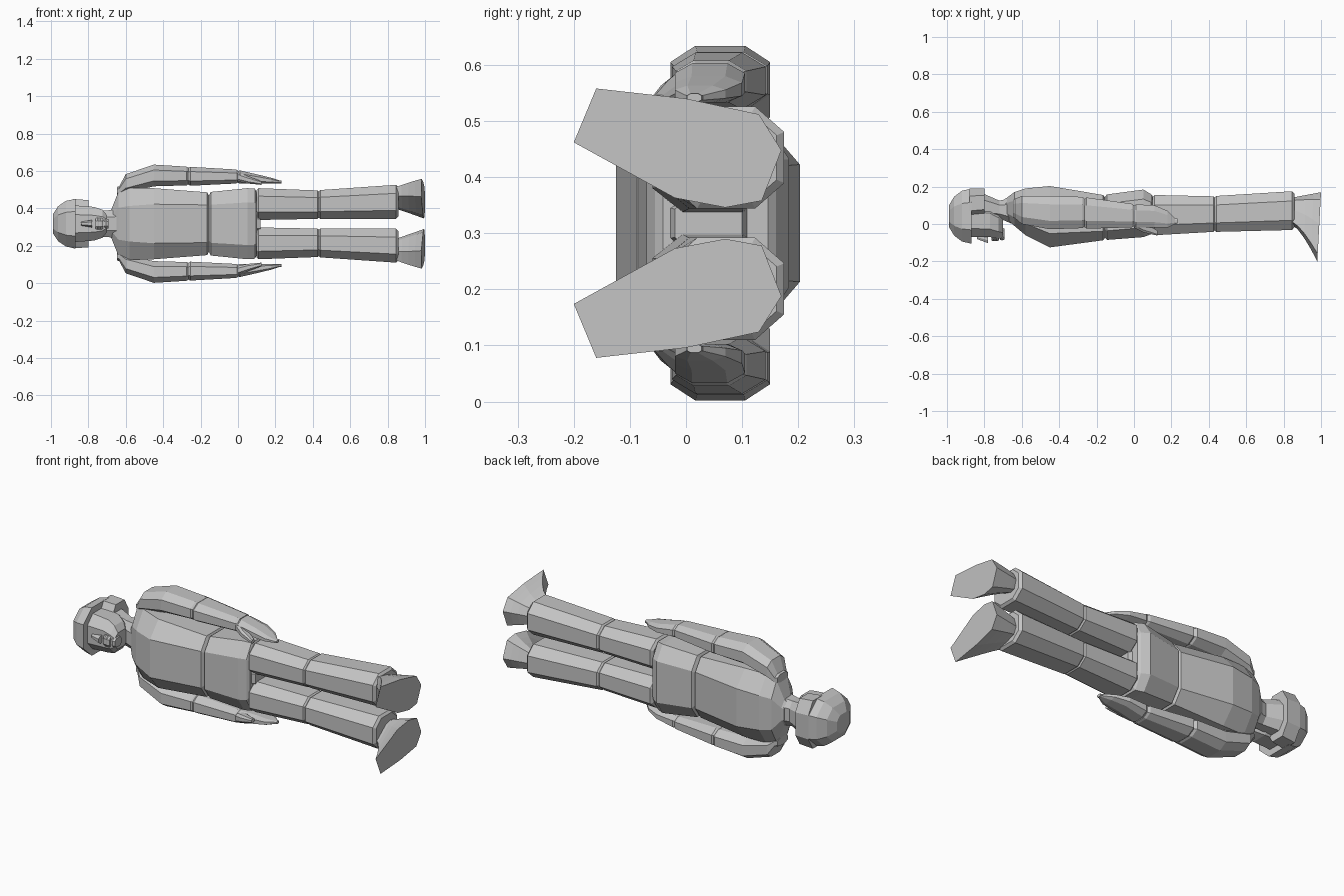
import bpy
import bmesh
from math import sin, cos, pi
from mathutils import Vector

cube = bpy.data.objects.get("Cube")
if cube:
    bpy.data.objects.remove(cube, do_unlink=True)

MIDDLE = 0.318   # height of the body's plane of symmetry
SEAM = 0.012     # length of the chamfered rim where two parts meet
LEFT, RIGHT = 1, -1

grey = bpy.data.materials.new("plain_grey")
grey.use_nodes = True
grey.diffuse_color = (0.55, 0.55, 0.55, 1)
shader = grey.node_tree.nodes["Principled BSDF"]
shader.inputs["Base Color"].default_value = grey.diffuse_color


def skin(name, rings, side=LEFT):
    """Join rings of points into a closed, flat-shaded body lying along x."""
    bm = bmesh.new()
    loops = []
    for ring in rings:
        loops.append([bm.verts.new((p.x, p.y, MIDDLE + side * p.z)) for p in ring])
    for near, far in zip(loops, loops[1:]):
        for i in range(len(near)):
            bm.faces.new((near[i - 1], near[i], far[i], far[i - 1]))
    bm.faces.new(loops[0])
    bm.faces.new(loops[-1])
    bmesh.ops.recalc_face_normals(bm, faces=bm.faces)
    mesh = bpy.data.meshes.new(name)
    bm.to_mesh(mesh)
    bm.free()
    mesh.materials.append(grey)
    body = bpy.data.objects.new(name, mesh)
    bpy.context.collection.objects.link(body)


def ring(x, front, back, inner, outer, flat=0.5):
    """Octagonal section; inner and outer are measured from the symmetry plane."""
    quarter = [(1, flat), (flat, 1), (-flat, 1), (-1, flat)]
    corners = quarter + [(-a, -b) for a, b in quarter]
    centre = Vector((x, (front + back) / 2, (inner + outer) / 2))
    depth, width = (back - front) / 2, (outer - inner) / 2
    return [centre + Vector((0, a * depth, b * width)) for a, b in corners]


def middle_ring(x, front, back, half, flat=0.5):
    """Octagonal section centred on the symmetry plane."""
    return ring(x, front, back, inner=-half, outer=half, flat=flat)


def rim(section, shift):
    """Slightly smaller copy of a section, moved along x, to form a seam."""
    centre = sum(section, Vector()) / len(section)
    offset = Vector((shift, 0, 0))
    return [centre + (p - centre) * 0.87 + offset for p in section]


def seamed(name, rings, side=LEFT):
    skin(name, [rim(rings[0], -SEAM)] + rings + [rim(rings[-1], SEAM)], side)


# Trunk
seamed("torso", [
    middle_ring(x=-0.68, front=0.03, back=0.14, half=0.07),
    middle_ring(x=-0.64, front=-0.01, back=0.17, half=0.17),
    middle_ring(x=-0.58, front=-0.06, back=0.19, half=0.19),
    middle_ring(x=-0.45, front=-0.125, back=0.203, half=0.19, flat=0.55),
    middle_ring(x=-0.165, front=-0.087, back=0.155, half=0.168, flat=0.6),
])
seamed("pelvis", [
    middle_ring(x=-0.145, front=-0.085, back=0.158, half=0.17, flat=0.6),
    middle_ring(x=0.05, front=-0.07, back=0.184, half=0.19, flat=0.6),
    middle_ring(x=0.09, front=-0.055, back=0.16, half=0.187, flat=0.6),
])
skin("crotch", [
    middle_ring(x=0.02, front=-0.06, back=0.15, half=0.07),
    middle_ring(x=0.12, front=-0.02, back=0.1, half=0.05),
])

# Head
skin("neck", [
    middle_ring(x=-0.8, front=0.03, back=0.16, half=0.085),
    middle_ring(x=-0.72, front=0.03, back=0.125, half=0.07),
    middle_ring(x=-0.65, front=0, back=0.14, half=0.075),
])
skin("face", [
    middle_ring(x=-0.9, front=-0.07, back=0.12, half=0.1),
    middle_ring(x=-0.77, front=-0.07, back=0.1, half=0.09),
    middle_ring(x=-0.725, front=-0.078, back=0.07, half=0.075),
    middle_ring(x=-0.7, front=-0.075, back=0.04, half=0.045),
])
crown = []
for step in range(1, 5):
    angle = step * pi / 8
    reach = 0.147 * sin(angle)
    crown.append(middle_ring(x=-0.87 - 0.13 * cos(angle), front=0.042 - reach,
                             back=0.042 + reach, half=0.9 * reach))
skin("hair_crown", crown)
skin("hair_back", [
    middle_ring(x=-0.88, front=0.03, back=0.19, half=0.132),
    middle_ring(x=-0.8, front=0.04, back=0.19, half=0.126),
])
skin("nose", [
    middle_ring(x=-0.84, front=-0.08, back=-0.04, half=0.01),
    middle_ring(x=-0.78, front=-0.103, back=-0.04, half=0.02),
])
for name, x in (("upper_lip", -0.75), ("lower_lip", -0.735)):
    seamed(name, [middle_ring(x, front=-0.092, back=-0.04, half=0.032)])
seamed("chin", [middle_ring(x=-0.705, front=-0.088, back=-0.02, half=0.028)])

# Outline of the sole, pointing outward at the toe
SOLE = [(-0.16, 0.24), (-0.2, 0.144), (-0.02, 0.045), (0.07, 0.028), (0.135, 0.04),
        (0.17, 0.13), (0.13, 0.194), (0, 0.222)]


def foot_ring(grow):
    """Section of the foot, growing from the ankle at zero to the sole at one."""
    toe = -0.2 * grow ** 1.4
    heel = 0.14 + 0.03 * grow
    width = 0.5 + 0.5 * grow
    points = []
    for y, out in SOLE:
        along = (y + 0.2) / 0.37
        turn = 0.13 + 0.04 * (1 - along) * width
        points.append(Vector((0.84 + 0.16 * grow - 0.02 * grow * (1 - along),
                              toe + along * (heel - toe),
                              turn + (out - turn) * width)))
    return points


for label, side in (("left", LEFT), ("right", RIGHT)):
    # Arm
    seamed(label + "_upper_arm", [
        ring(x=-0.635, front=0.03, back=0.135, inner=0.15, outer=0.2),
        ring(x=-0.6, front=0, back=0.15, inner=0.165, outer=0.265),
        ring(x=-0.45, front=-0.028, back=0.15, inner=0.2, outer=0.316),
        ring(x=-0.275, front=-0.022, back=0.145, inner=0.205, outer=0.305),
    ], side)
    seamed(label + "_forearm", [
        ring(x=-0.255, front=-0.025, back=0.142, inner=0.203, outer=0.304),
        ring(x=-0.012, front=-0.018, back=0.108, inner=0.215, outer=0.29),
    ], side)

    # Hand
    seamed(label + "_hand", [
        ring(x=0.01, front=-0.02, back=0.105, inner=0.215, outer=0.285),
        ring(x=0.11, front=-0.02, back=0.1, inner=0.215, outer=0.262),
        ring(x=0.18, front=-0.02, back=0.07, inner=0.215, outer=0.245),
        ring(x=0.22, front=0, back=0.03, inner=0.215, outer=0.232),
    ], side)
    skin(label + "_thumb", [
        ring(x=0, front=-0.02, back=0.03, inner=0.225, outer=0.275),
        ring(x=0.05, front=-0.045, back=0.01, inner=0.215, outer=0.255),
        ring(x=0.125, front=-0.062, back=-0.035, inner=0.208, outer=0.228),
    ], side)

    # Leg
    seamed(label + "_thigh", [
        ring(x=0.11, front=-0.06, back=0.155, inner=0.02, outer=0.19),
        ring(x=0.425, front=-0.042, back=0.148, inner=0.026, outer=0.178),
    ], side)
    seamed(label + "_shin", [
        ring(x=0.44, front=-0.042, back=0.15, inner=0.026, outer=0.18),
        ring(x=0.845, front=-0.032, back=0.175, inner=0.026, outer=0.208),
    ], side)

    # Foot
    skin(label + "_foot", [foot_ring(step / 4) for step in range(5)], side)
